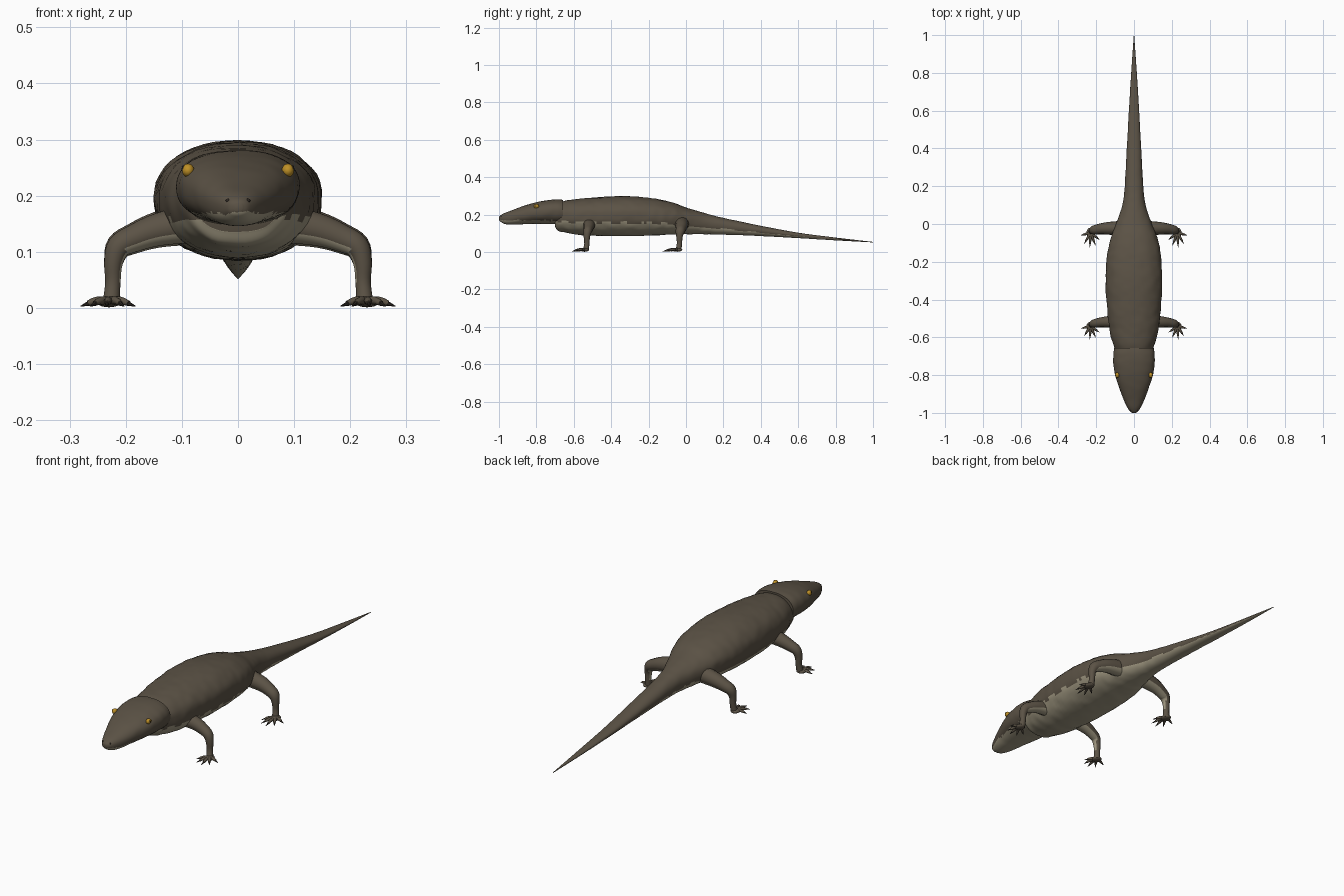
import bpy, bmesh, math
from mathutils import Vector, noise

if "Cube" in bpy.data.objects:
    bpy.data.objects.remove(bpy.data.objects["Cube"], do_unlink=True)


def material(name, rgb):
    m = bpy.data.materials.new(name)
    m.use_nodes = True
    m.diffuse_color = (*rgb, 1)
    m.node_tree.nodes["Principled BSDF"].inputs["Base Color"].default_value = (*rgb, 1)
    return m


BROWN = material("brown_hide", (0.105, 0.085, 0.060))
PALE = material("pale_belly", (0.36, 0.32, 0.225))
GOLD = material("golden_eye", (0.52, 0.28, 0.02))
DARK = material("dark_claw", (0.025, 0.02, 0.016))


def finish(name, bm, mats, rule=None):
    bmesh.ops.recalc_face_normals(bm, faces=bm.faces)
    bm.normal_update()
    for f in bm.faces:
        f.smooth = True
        if rule:
            f.material_index = int(rule(f))
    me = bpy.data.meshes.new(name)
    bm.to_mesh(me)
    bm.free()
    for m in mats:
        me.materials.append(m)
    me.set_sharp_from_angle(angle=math.radians(50))
    ob = bpy.data.objects.new(name, me)
    bpy.context.collection.objects.link(ob)
    return ob


def spline(keys, steps):
    """Smooth curve through tuples of any length."""
    out = []
    for i in range(len(keys) - 1):
        p0, p1, p2, p3 = (keys[min(max(j, 0), len(keys) - 1)] for j in range(i - 1, i + 3))
        for s in range(steps):
            t = s / steps
            out.append([0.5 * (2 * b + (c - a) * t + (2 * a - 5 * b + 4 * c - d) * t * t
                               + (3 * b - a - 3 * c + d) * t ** 3)
                        for a, b, c, d in zip(p0, p1, p2, p3)])
    out.append(list(keys[-1]))
    return out


def loft(rings):
    bm = bmesh.new()
    loops = [[bm.verts.new(p) for p in r] for r in rings]
    n = len(loops[0])
    for a, b in zip(loops, loops[1:]):
        for i in range(n):
            j = (i + 1) % n
            bm.faces.new((a[i], a[j], b[j], b[i]))
    bm.faces.new(loops[0])
    bm.faces.new(loops[-1])
    return bm


def hide(stations, steps, power, bump, n=48):
    """Rounded skin from stations of (y, half width, top, bottom)."""
    rings = []
    for y, w, top, bot in spline(stations, steps):
        mid, ring = bot + 0.52 * (top - bot), []
        for i in range(n):
            a = math.tau * i / n
            c, s = math.cos(a), math.sin(a)
            x = w * math.copysign(abs(c) ** (2 / power), c)
            z = mid + (top - mid if s > 0 else mid - bot) * math.copysign(abs(s) ** (2 / power), s)
            k = 1 + bump * noise.noise(Vector((x, y, z)) * 28)
            ring.append((x * k, y, mid + (z - mid) * k))
        rings.append(ring)
    return loft(rings)


def tube(keys, ref, steps=4, n=14):
    """Tapered limb from points of (x, y, z, radius)."""
    pts = spline(keys, steps)
    rings = []
    for i, p in enumerate(pts):
        t = Vector(pts[min(i + 1, len(pts) - 1)][:3]) - Vector(pts[max(i - 1, 0)][:3])
        u = (ref - t * (ref.dot(t) / t.dot(t))).normalized()
        v = t.normalized().cross(u)
        rings.append([Vector(p[:3]) + p[3] * (u * math.cos(math.tau * k / n) + v * math.sin(math.tau * k / n))
                      for k in range(n)])
    return loft(rings)


def ball(name, centre, size, mat):
    bm = bmesh.new()
    bmesh.ops.create_uvsphere(bm, u_segments=16, v_segments=10, radius=1)
    for v in bm.verts:
        v.co = Vector(a * b for a, b in zip(v.co, size)) + Vector(centre)
    return finish(name, bm, [mat])


# Body and tail
TRUNK = [(-0.70, 0.07, 0.21, 0.135), (-0.685, 0.09, 0.255, 0.113), (-0.65, 0.105, 0.273, 0.105),
         (-0.57, 0.128, 0.284, 0.092), (-0.45, 0.143, 0.294, 0.086), (-0.3, 0.15, 0.298, 0.085),
         (-0.17, 0.143, 0.285, 0.088), (-0.07, 0.122, 0.264, 0.093), (0.0, 0.095, 0.238, 0.095),
         (0.1, 0.062, 0.208, 0.095), (0.2, 0.049, 0.182, 0.093), (0.4, 0.038, 0.14, 0.085),
         (0.6, 0.027, 0.103, 0.074), (0.8, 0.015, 0.077, 0.062), (1.0, 0.001, 0.054, 0.051)]
trunk_curve = spline(TRUNK, 9)


def belly(f):
    c = f.calc_center_median()
    s = min(trunk_curve, key=lambda q: abs(q[0] - c.y))
    return c.z < s[3] + (s[2] - s[3]) * (0.33 + 0.05 * noise.noise(c * 30))


finish("body_and_tail", hide(TRUNK, 9, 2.15, 0.025), [BROWN, PALE], belly)

# Head
HEAD = [(-1.0, 0.008, 0.187, 0.172), (-0.993, 0.02, 0.195, 0.163), (-0.97, 0.036, 0.208, 0.150),
        (-0.93, 0.055, 0.223, 0.146), (-0.87, 0.077, 0.246, 0.148), (-0.8, 0.1, 0.266, 0.15),
        (-0.74, 0.109, 0.277, 0.15), (-0.69, 0.109, 0.281, 0.148), (-0.657, 0.105, 0.279, 0.146)]
finish("head", hide(HEAD, 6, 2.3, 0.02), [BROWN, PALE],
       lambda f: f.calc_center_median().z < 0.169 + 0.008 * noise.noise(f.calc_center_median() * 60))

UP, BACK = Vector((0, 0, 1)), Vector((0, 1, 0))
TOES = [(-0.045, -0.03), (-0.026, -0.056), (0.004, -0.065), (0.032, -0.048), (0.048, -0.01)]

for side, label in ((1, "left"), (-1, "right")):
    # Eyes and nostrils
    ball(label + "_eye", (side * 0.089, -0.80, 0.245), (0.011, 0.014, 0.012), GOLD)
    ball(label + "_eye_pupil", (side * 0.0975, -0.803, 0.247), (0.003, 0.003, 0.007), DARK)
    ball(label + "_nostril", (side * 0.018, -0.987, 0.191), (0.004, 0.005, 0.004), DARK)

    for pos, y, k in (("front", -0.53, 1.0), ("hind", -0.035, 1.15)):
        name = f"{label}_{pos}_"
        # Leg, pale on its inner and under side
        path = [(0.07, 0.012, 0.152, 0.036), (0.14, 0.012, 0.14, 0.03), (0.185, 0.008, 0.124, 0.025),
                (0.212, 0.003, 0.109, 0.022), (0.222, 0, 0.08, 0.017), (0.223, 0, 0.045, 0.014),
                (0.226, -0.005, 0.01, 0.0155)]
        bm = tube([(side * px, y + py, pz, r * (1 + (k - 1) * 0.7 if pz > 0.1 else 1))
                   for px, py, pz, r in path], BACK)
        finish(name + "leg", bm, [BROWN, PALE],
               lambda f: (f.normal.z < -0.45 or f.normal.x * side < -0.75)
               and f.calc_center_median().z > 0.045)
        # Foot with toes and claws
        base = Vector((side * 0.23, y - 0.012, 0.011))
        ball(name + "foot", base, (0.022, 0.024 * k, 0.010), BROWN)
        for i, (dx, dy) in enumerate(TOES):
            d = Vector((side * dx, dy * k, 0))
            knuckle = base + d * 0.45 + Vector((0, 0, 0.002))
            tip = base + d * 0.78 + Vector((0, 0, -0.003))
            claw = base + d * 1.05 + Vector((0, 0, -0.008))
            finish(f"{name}toe_{i + 1}", tube([(*base, 0.008), (*knuckle, 0.007), (*tip, 0.005)], UP, 3, 8), [BROWN])
            finish(f"{name}claw_{i + 1}", tube([(*(tip - d * 0.03), 0.0045), (*claw, 0.0008)], UP, 3, 6), [DARK])
